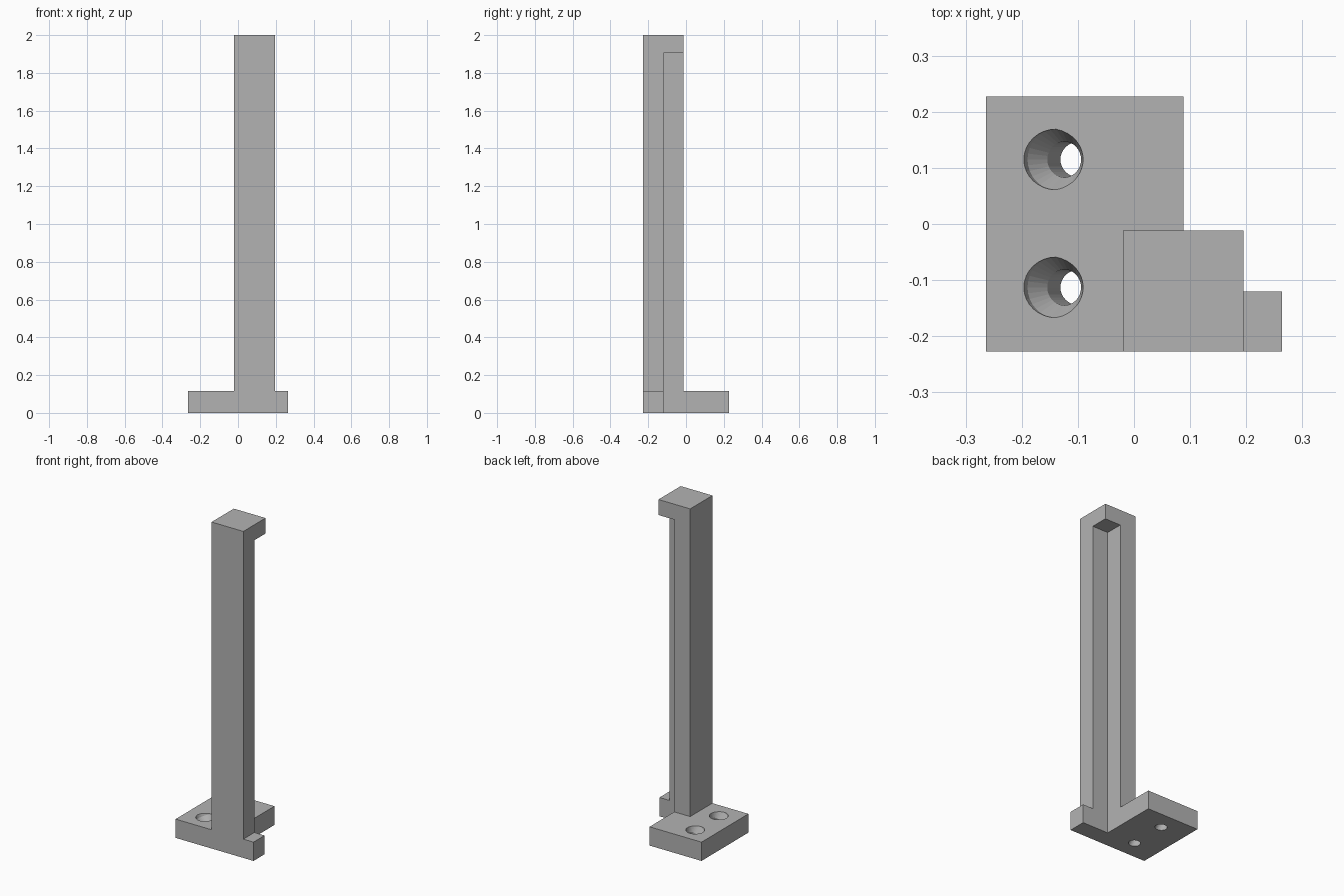
import bpy
import bmesh
from math import radians
from mathutils import Matrix, Vector

default = bpy.data.objects.get("Cube")
if default:
    bpy.data.objects.remove(default, do_unlink=True)

grey = bpy.data.materials.new("plain_grey")
grey.use_nodes = True
COLOUR = (0.45, 0.45, 0.45, 1)
grey.diffuse_color = COLOUR
grey.node_tree.nodes["Principled BSDF"].inputs["Base Color"].default_value = COLOUR

# Shared measurements
LEFT, RIGHT, FRONT, BACK = -0.264, 0.264, -0.227, 0.227
STEP_X, STEP_Y = 0.088, -0.12
PLATE_TOP, LIP_BOTTOM, TOP = 0.115, 1.905, 2.0


def finish(name, bm):
    bmesh.ops.recalc_face_normals(bm, faces=bm.faces)
    mesh = bpy.data.meshes.new(name)
    bm.to_mesh(mesh)
    bm.free()
    mesh.materials.append(grey)
    obj = bpy.data.objects.new(name, mesh)
    bpy.context.collection.objects.link(obj)
    return obj


def block(name, low, high):
    low, high = Vector(low), Vector(high)
    bm = bmesh.new()
    place = Matrix.Translation((low + high) / 2) @ Matrix.Diagonal((*(high - low), 1))
    bmesh.ops.create_cube(bm, size=1, matrix=place)
    return finish(name, bm)


def screw_cutter(name, y):
    """Tilted countersunk screw shape, spun around its own axis."""
    profile = [(0, -0.17), (0.032, -0.17), (0.032, -0.0426),
               (0.054, 0), (0.054, 0.1), (0, 0.1)]
    bm = bmesh.new()
    verts = [bm.verts.new((r, 0, z)) for r, z in profile]
    edges = [bm.edges.new(pair) for pair in zip(verts, verts[1:])]
    bmesh.ops.spin(bm, geom=verts + edges, axis=(0, 0, 1), cent=(0, 0, 0),
                   angle=radians(360), steps=32)
    bmesh.ops.remove_doubles(bm, verts=bm.verts, dist=1e-5)
    place = Matrix.Translation((-0.139, y, PLATE_TOP)) @ Matrix.Rotation(radians(-20), 4, "Y")
    bmesh.ops.transform(bm, matrix=place, verts=bm.verts)
    return finish(name, bm)


def combine(target, tool, operation):
    mod = target.modifiers.new(tool.name, "BOOLEAN")
    mod.operation, mod.solver, mod.object = operation, "EXACT", tool
    graph = bpy.context.evaluated_depsgraph_get()
    mesh = bpy.data.meshes.new_from_object(target.evaluated_get(graph))
    target.modifiers.clear()
    target.data = mesh
    bpy.data.objects.remove(tool, do_unlink=True)


# Post, mounting plate and front foot joined into one bracket
bracket = block("bracket", (-0.02, FRONT, 0), (0.195, -0.012, TOP))
plate = block("mounting_plate", (LEFT, FRONT, 0), (STEP_X, BACK, PLATE_TOP))
foot = block("front_foot", (0, FRONT, 0), (RIGHT, STEP_Y, PLATE_TOP))
for part in (plate, foot):
    combine(bracket, part, "UNION")

# Corner channel running up to the top lip
combine(bracket, block("channel", (STEP_X, STEP_Y, -0.1), (0.4, 0.4, LIP_BOTTOM)), "DIFFERENCE")

# Two slanted countersunk holes
for y in (-0.113, 0.115):
    combine(bracket, screw_cutter("screw_hole", y), "DIFFERENCE")

# Merge coplanar faces
bm = bmesh.new()
bm.from_mesh(bracket.data)
bmesh.ops.remove_doubles(bm, verts=bm.verts, dist=1e-5)
bmesh.ops.dissolve_limit(bm, angle_limit=radians(0.5), verts=bm.verts, edges=bm.edges)
bm.to_mesh(bracket.data)
bm.free()
